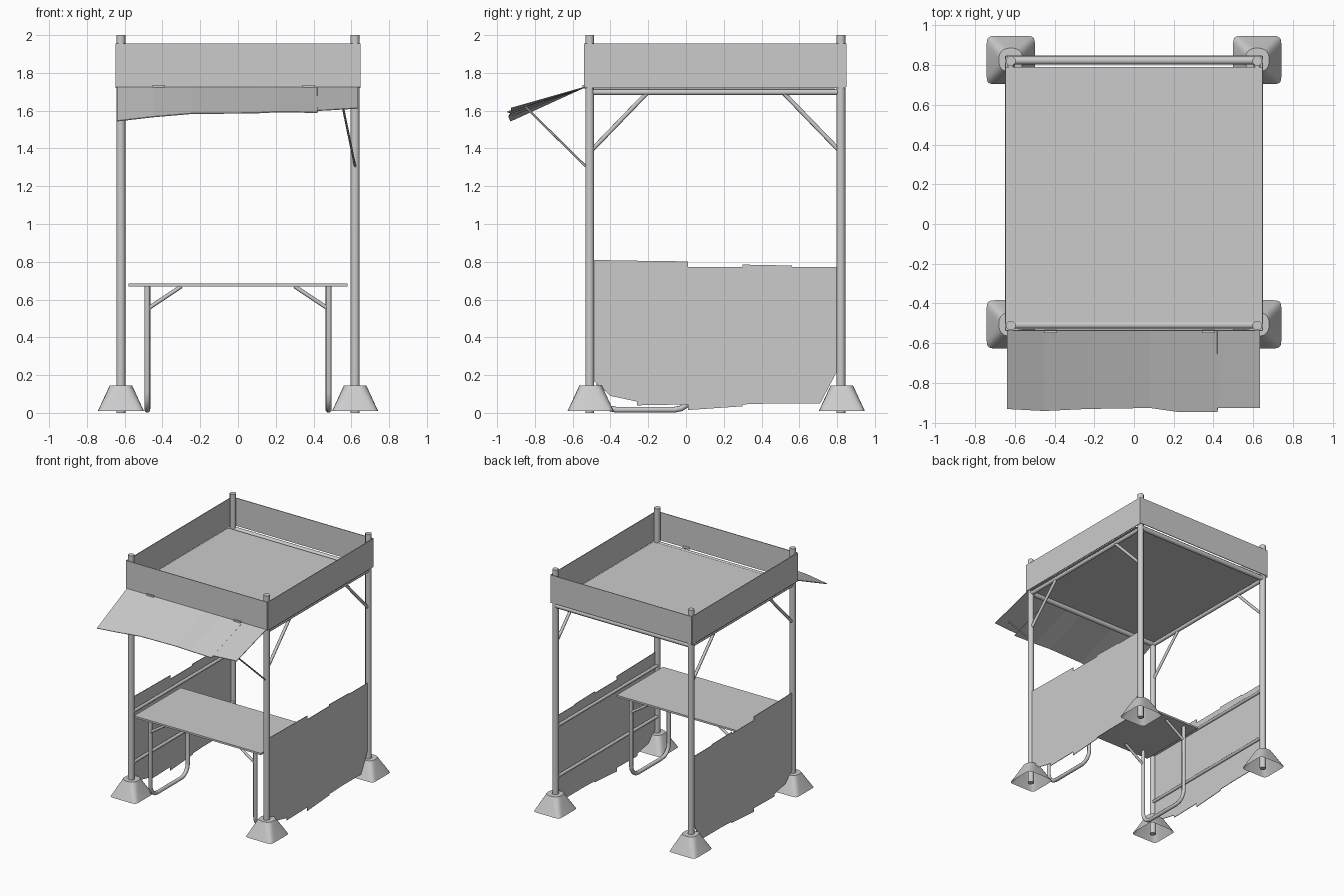
import bpy, bmesh, math
from mathutils import Vector

if "Cube" in bpy.data.objects:
    bpy.data.objects.remove(bpy.data.objects["Cube"])

XP, YF, YB = 0.62, -0.51, 0.82   # post positions


def finish(name, bm, smooth=None):
    bmesh.ops.recalc_face_normals(bm, faces=bm.faces)
    me = bpy.data.meshes.new(name)
    bm.to_mesh(me)
    bm.free()
    ob = bpy.data.objects.new(name, me)
    bpy.context.collection.objects.link(ob)
    if smooth:
        bpy.ops.object.select_all(action='DESELECT')
        ob.select_set(True)
        bpy.context.view_layer.objects.active = ob
        bpy.ops.object.shade_smooth_by_angle(angle=math.radians(smooth))
    return ob


def tube(name, pts, r, sides=8):
    """Round tube swept along a path, with mitred joints and closed ends."""
    pts = [Vector(p) for p in pts]
    d0 = (pts[1] - pts[0]).normalized()
    u = d0.orthogonal().normalized()
    bm, rings = bmesh.new(), []
    for i, p in enumerate(pts):
        a = (p - pts[i - 1]).normalized() if i else d0
        b = (pts[i + 1] - p).normalized() if i < len(pts) - 1 else a
        t = (a + b).normalized()
        u = (u - t * u.dot(t)).normalized()
        v = t.cross(u)
        rings.append([bm.verts.new(p + r * (math.cos(k) * u + math.sin(k) * v))
                      for k in [2 * math.pi * (j + 0.5) / sides for j in range(sides)]])
    for a, b in zip(rings, rings[1:]):
        for j in range(sides):
            k = (j + 1) % sides
            bm.faces.new((a[j], a[k], b[k], b[j]))
    bm.faces.new(rings[0])
    bm.faces.new(rings[-1])
    return finish(name, bm, 50)


def box(name, lo, hi):
    bm = bmesh.new()
    bmesh.ops.create_cube(bm, size=1)
    for v in bm.verts:
        v.co = [(l + h) / 2 + c * (h - l) for l, h, c in zip(lo, hi, v.co)]
    return finish(name, bm)


def slab(name, pts, offset):
    """Flat outline extruded along an offset."""
    bm = bmesh.new()
    f = bm.faces.new([bm.verts.new(p) for p in pts])
    ext = bmesh.ops.extrude_face_region(bm, geom=[f], use_keep_orig=True)
    bmesh.ops.translate(bm, vec=offset,
                        verts=[g for g in ext['geom'] if isinstance(g, bmesh.types.BMVert)])
    return finish(name, bm)


def foot(name, cx, cy):
    """Hollow foot: squarish base blending to a round top."""
    bm, rings, n = bmesh.new(), [], 24
    for z, r, e in [(0.01, 0.122, 0.22), (0.145, 0.06, 0.8), (0.145, 0.022, 1)]:
        ring = []
        for j in range(n):
            a = 2 * math.pi * (j + 0.5) / n
            c, s = math.cos(a), math.sin(a)
            ring.append(bm.verts.new((cx + math.copysign(abs(c) ** e, c) * r,
                                      cy + math.copysign(abs(s) ** e, s) * r, z)))
        rings.append(ring)
    for a, b in zip(rings, rings[1:]):
        for j in range(n):
            k = (j + 1) % n
            bm.faces.new((a[j], a[k], b[k], b[j]))
    return finish(name, bm, 40)


# jagged side panel outline (y, z)
panel = [(-0.5, 0.81), (-0.3, 0.806), (0.01, 0.802), (0.01, 0.772), (0.3, 0.772),
         (0.3, 0.785), (0.56, 0.78), (0.56, 0.773), (0.81, 0.773), (0.81, 0.24),
         (0.71, 0.05), (0.45, 0.05), (0.3, 0.045), (0.3, 0.035), (0.01, 0.015),
         (0.01, 0.045), (-0.26, 0.04), (-0.26, 0.06), (-0.4, 0.09), (-0.5, 0.18)]

for s, side in ((-1, "left"), (1, "right")):
    x = s * XP
    # posts, feet and diagonal braces
    for y, end, d in ((YF, "front", 1), (YB, "back", -1)):
        tube(f"{end}_{side}_post", [(x, y, 0), (x, y, 2)], 0.025)
        foot(f"{end}_{side}_foot", x, y + 0.005)
        tube(f"{end}_{side}_brace", [(x, y + d * 0.01, 1.39), (x, y + d * 0.305, 1.695)], 0.012)
    # side rails and lower panels
    tube(f"{side}_roof_rail", [(x, YF, 1.698), (x, YB, 1.698)], 0.017)
    for z, lab in ((0.7, "upper"), (0.28, "lower")):
        tube(f"{side}_{lab}_panel_rail", [(x - s * 0.008, YF, z), (x - s * 0.008, YB, z)], 0.013)
    slab(f"{side}_panel", [(x + s * 0.004, y, z) for y, z in panel], (s * 0.005, 0, 0))
    # upper side board
    bx = s * 0.646
    box(f"{side}_upper_board", (bx - 0.003, -0.535, 1.72), (bx + 0.003, 0.845, 1.955))
    # bent table leg loop
    lx, y0, y1, r = s * 0.48, -0.46, 0.03, 0.09
    path = [(lx, y0, 0.67)]
    for cy, a0 in ((y0 + r, 180), (y1 - r, 270)):
        for i in range(5):
            a = math.radians(a0 + i * 22.5)
            path.append((lx, cy + r * math.cos(a), 0.017 + r + r * math.sin(a)))
    path.append((lx, y1, 0.67))
    tube(f"{side}_table_leg", path, 0.016)
    for y, lab in ((y0, "front"), (y1, "back")):
        tube(f"{side}_{lab}_table_brace", [(lx, y, 0.55), (s * 0.3, y, 0.67)], 0.011)

# front and back crossbars and upper boards
for y, yb, end in ((YF + 0.003, -0.536, "front"), (YB + 0.003, 0.846, "back")):
    tube(f"{end}_roof_rail", [(-XP, y, 1.703), (XP, y, 1.703)], 0.021)
    box(f"{end}_upper_board", (-0.645, yb - 0.003, 1.725), (0.645, yb + 0.003, 1.955))

# roof sheet and table top
box("roof_sheet", (-0.643, -0.5, 1.712), (0.643, 0.79, 1.718))
box("table_top", (-0.58, -0.53, 0.67), (0.58, 0.08, 0.685))

# warped awning: free edge (x, y, z)
edge = [(-0.64, -0.93, 1.545), (-0.45, -0.94, 1.567), (-0.24, -0.93, 1.585), (0.08, -0.925, 1.587),
        (0.22, -0.945, 1.594), (0.42, -0.945, 1.59), (0.421, -0.926, 1.6), (0.635, -0.926, 1.613)]
bm = bmesh.new()
free = [bm.verts.new(p) for p in edge]
hinge = [bm.verts.new((p[0], -0.535, 1.725)) for p in edge]
for i in range(len(edge) - 1):
    bm.faces.new((free[i], free[i + 1], hinge[i + 1], hinge[i]))
awning = finish("awning", bm)
mod = awning.modifiers.new("thickness", 'SOLIDIFY')
mod.thickness, mod.offset = 0.005, 0

# awning hinges and prop
for hx, lab in ((-0.42, "left"), (0.375, "right")):
    box(f"{lab}_hinge", (hx - 0.033, -0.549, 1.717), (hx + 0.033, -0.53, 1.735))
tube("awning_prop", [(0.62, -0.53, 1.305), (0.555, -0.85, 1.62)], 0.006, 6)
